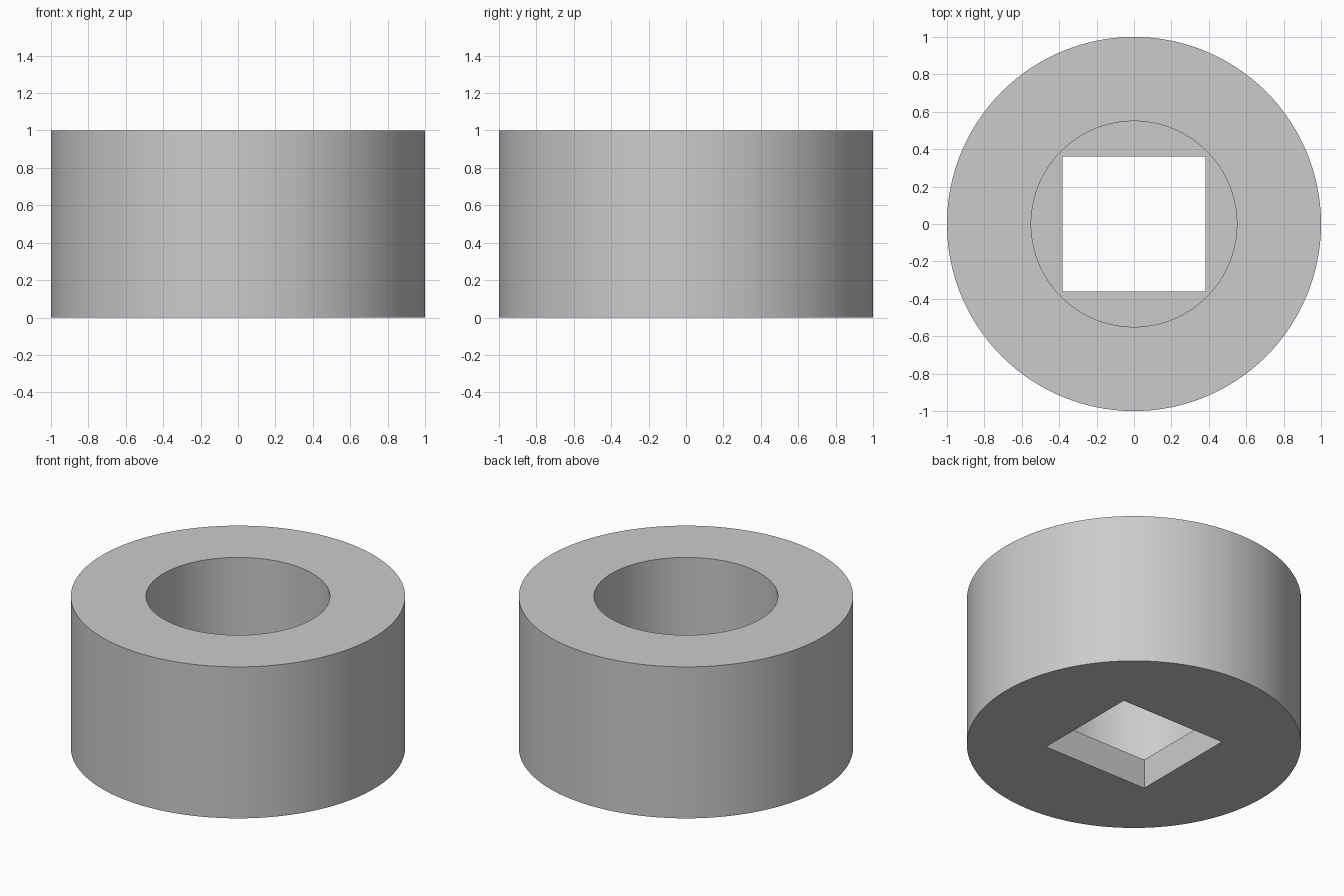
import bpy
import math

SEGMENTS = 128
HEIGHT = 1.0
BORE_RADIUS = 0.55
SOCKET_HALF_X, SOCKET_HALF_Y = 0.383, 0.361
FLOOR = 0.195  # thickness of the plate with the square hole

cube = bpy.data.objects.get("Cube")
if cube:
    bpy.data.objects.remove(cube, do_unlink=True)

grey = bpy.data.materials.new("plain grey")
grey.use_nodes = True
colour = (0.6, 0.6, 0.6, 1.0)
grey.diffuse_color = colour
grey.node_tree.nodes["Principled BSDF"].inputs["Base Color"].default_value = colour


def cylinder(name, radius, bottom, top):
    bpy.ops.mesh.primitive_cylinder_add(
        vertices=SEGMENTS, radius=radius, depth=top - bottom,
        location=(0, 0, (bottom + top) / 2))
    obj = bpy.context.object
    obj.name = name
    obj.data.materials.append(grey)
    return obj


def cut(body, cutter):
    mod = body.modifiers.new(cutter.name, "BOOLEAN")
    mod.operation = "DIFFERENCE"
    mod.solver = "EXACT"
    mod.object = cutter
    bpy.context.view_layer.objects.active = body
    bpy.ops.object.modifier_apply(modifier=mod.name)
    bpy.data.objects.remove(cutter, do_unlink=True)


# Outer drum
collar = cylinder("collar", 1.0, 0, HEIGHT)

# Round bore, open at the top
cut(collar, cylinder("bore_cutter", BORE_RADIUS, FLOOR, HEIGHT + 0.2))

# Rectangular hole through the floor
bpy.ops.mesh.primitive_cube_add(size=2, location=(0, 0, FLOOR / 2))
socket = bpy.context.object
socket.name = "socket_cutter"
socket.scale = (SOCKET_HALF_X, SOCKET_HALF_Y, FLOOR)
socket.data.materials.append(grey)
cut(collar, socket)

# Smooth walls with sharp rims
bpy.ops.object.select_all(action="DESELECT")
collar.select_set(True)
bpy.context.view_layer.objects.active = collar
bpy.ops.object.shade_smooth_by_angle(angle=math.radians(30))
